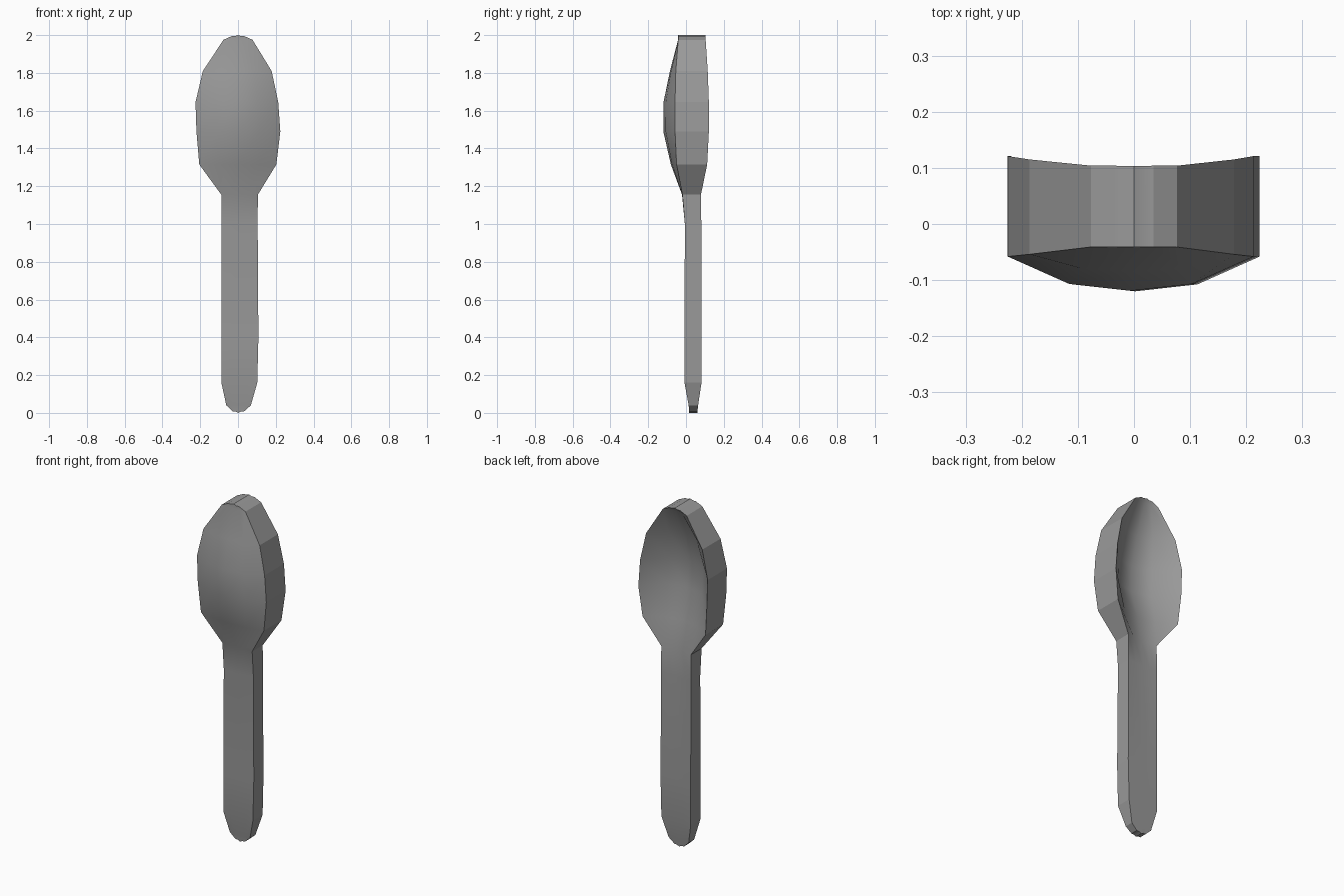
import bpy, bmesh, math

if "Cube" in bpy.data.objects:
    bpy.data.objects.remove(bpy.data.objects["Cube"])

# Stations up the spoon:
# z, left x, right x, front rim y, front middle y, back rim y, back middle y
ROWS = [
    (0.008, -0.028, 0.032, 0.017, 0.017, 0.060, 0.060),
    (0.04, -0.062, 0.068, 0.014, 0.014, 0.064, 0.064),
    (0.16, -0.088, 0.102, -0.008, -0.008, 0.082, 0.082),
    (0.40, -0.088, 0.108, -0.008, -0.008, 0.082, 0.082),
    (1.00, -0.088, 0.104, -0.006, -0.006, 0.081, 0.079),
    (1.155, -0.088, 0.105, -0.019, -0.021, 0.079, 0.066),
    (1.315, -0.205, 0.203, -0.050, -0.080, 0.112, 0.030),
    (1.49, -0.220, 0.224, -0.058, -0.120, 0.121, -0.018),
    (1.645, -0.225, 0.213, -0.058, -0.119, 0.121, -0.022),
    (1.81, -0.186, 0.178, -0.054, -0.085, 0.115, 0.018),
    (1.975, -0.077, 0.077, -0.041, -0.042, 0.104, 0.090),
    (1.994, -0.035, 0.035, -0.041, -0.041, 0.104, 0.103),
]
# Position across the width, share of bowl depth
COLS = [(0, 0), (0.25, 0.8), (0.5, 1), (0.75, 0.8), (1, 0)]


def add_sheet(bm, rim, mid):
    return [[bm.verts.new((r[1] + (r[2] - r[1]) * t,
                           r[rim] + (r[mid] - r[rim]) * d, r[0]))
             for t, d in COLS] for r in ROWS]


def fill(bm, a, b):
    return [bm.faces.new((a[i], a[i + 1], b[i + 1], b[i]))
            for i in range(len(a) - 1)]


bm = bmesh.new()
front, back = add_sheet(bm, 3, 4), add_sheet(bm, 5, 6)

# Round the tip and the handle end
for sheet in (front, back):
    sheet[0][2].co.z = 0
    sheet[-1][2].co.z = 2

# Convex front and hollow back
for sheet in (front, back):
    for lower, upper in zip(sheet, sheet[1:]):
        fill(bm, lower, upper)

# Side walls and the two end caps
walls = []
for c in (0, -1):
    walls += fill(bm, [r[c] for r in front], [r[c] for r in back])
for r in (0, -1):
    fill(bm, front[r], back[r])

bmesh.ops.recalc_face_normals(bm, faces=bm.faces)
wall_ids = [f.index for f in walls] if not bm.faces.index_update() else []
mesh = bpy.data.meshes.new("spoon")
bm.to_mesh(mesh)
bm.free()
spoon = bpy.data.objects.new("spoon", mesh)
bpy.context.collection.objects.link(spoon)
bpy.context.view_layer.objects.active = spoon
spoon.select_set(True)
bpy.ops.object.shade_smooth_by_angle(angle=math.radians(35))

# Faceted outer walls
for i in wall_ids:
    mesh.polygons[i].use_smooth = False

# Dark grey
grey = bpy.data.materials.new("dark_grey")
grey.diffuse_color = (0.32, 0.32, 0.32, 1)
grey.use_nodes = True
grey.node_tree.nodes["Principled BSDF"].inputs["Base Color"].default_value = grey.diffuse_color
mesh.materials.append(grey)
